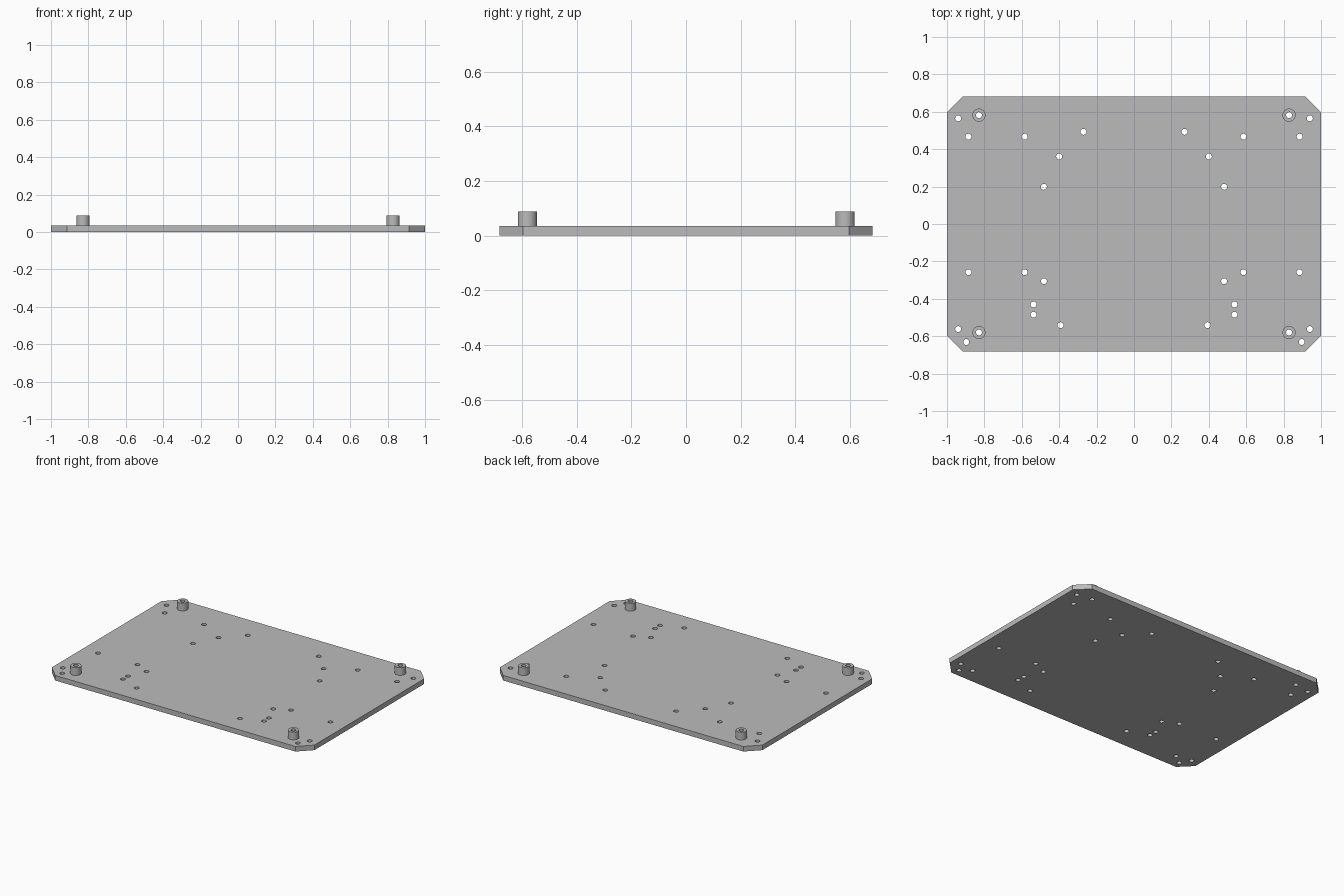
import bpy, bmesh, math

cube = bpy.data.objects.get("Cube")
if cube:
    bpy.data.objects.remove(cube)

HALF_X, HALF_Y, CHAMFER = 1.0, 0.682, 0.085
PLATE_TOP, POST_TOP = 0.035, 0.088
HOLE_R, POST_R = 0.016, 0.035

grey = bpy.data.materials.new("plain grey")
grey.use_nodes = True
grey.diffuse_color = (0.5, 0.5, 0.5, 1)
grey.node_tree.nodes["Principled BSDF"].inputs["Base Color"].default_value = (0.5, 0.5, 0.5, 1)


def circle(cx, cy, r, n):
    return [(cx + r * math.cos(math.tau * i / n), cy + r * math.sin(math.tau * i / n))
            for i in range(n)]


def extruded(name, loops, z0, z1):
    """Fill an outline with holes and extrude it upward."""
    bm = bmesh.new()
    for loop in loops:
        verts = [bm.verts.new((x, y, z0)) for x, y in loop]
        for a, b in zip(verts, verts[1:] + verts[:1]):
            bm.edges.new((a, b))
    bmesh.ops.triangle_fill(bm, use_beauty=True, edges=bm.edges[:], normal=(0, 0, 1))
    ext = bmesh.ops.extrude_face_region(bm, geom=bm.faces[:], use_keep_orig=True)
    top = [g for g in ext["geom"] if isinstance(g, bmesh.types.BMVert)]
    bmesh.ops.translate(bm, verts=top, vec=(0, 0, z1 - z0))
    bmesh.ops.recalc_face_normals(bm, faces=bm.faces[:])
    mesh = bpy.data.meshes.new(name)
    bm.to_mesh(mesh)
    bm.free()
    mesh.materials.append(grey)
    obj = bpy.data.objects.new(name, mesh)
    bpy.context.collection.objects.link(obj)
    bpy.ops.object.select_all(action='DESELECT')
    obj.select_set(True)
    bpy.context.view_layer.objects.active = obj
    bpy.ops.object.shade_smooth_by_angle(angle=math.radians(35))
    return obj


# Hole positions on one half, mirrored across x
holes = [(0.94, 0.565), (0.885, 0.467), (0.585, 0.467), (0.27, 0.493), (0.40, 0.361),
         (0.482, 0.199), (0.885, -0.258), (0.585, -0.258), (0.482, -0.306),
         (0.537, -0.43), (0.537, -0.485), (0.393, -0.541), (0.94, -0.562), (0.897, -0.631)]
posts = [(0.829, 0.582), (0.829, -0.58)]

# Base plate with chamfered corners and through holes
cx, cy = HALF_X - CHAMFER, HALF_Y - CHAMFER
outline = [(cx, -HALF_Y), (HALF_X, -cy), (HALF_X, cy), (cx, HALF_Y),
           (-cx, HALF_Y), (-HALF_X, cy), (-HALF_X, -cy), (-cx, -HALF_Y)]
cutouts = [circle(s * x, y, HOLE_R, 24) for x, y in holes + posts for s in (1, -1)]
extruded("base_plate", [outline] + cutouts, 0, PLATE_TOP)

# Hollow standoffs near the corners
for x, y in posts:
    for s, side in ((1, "left"), (-1, "right")):
        end = "back" if y > 0 else "front"
        extruded(f"standoff_{end}_{side}",
                 [circle(s * x, y, POST_R, 32), circle(s * x, y, HOLE_R, 24)],
                 PLATE_TOP, POST_TOP)
